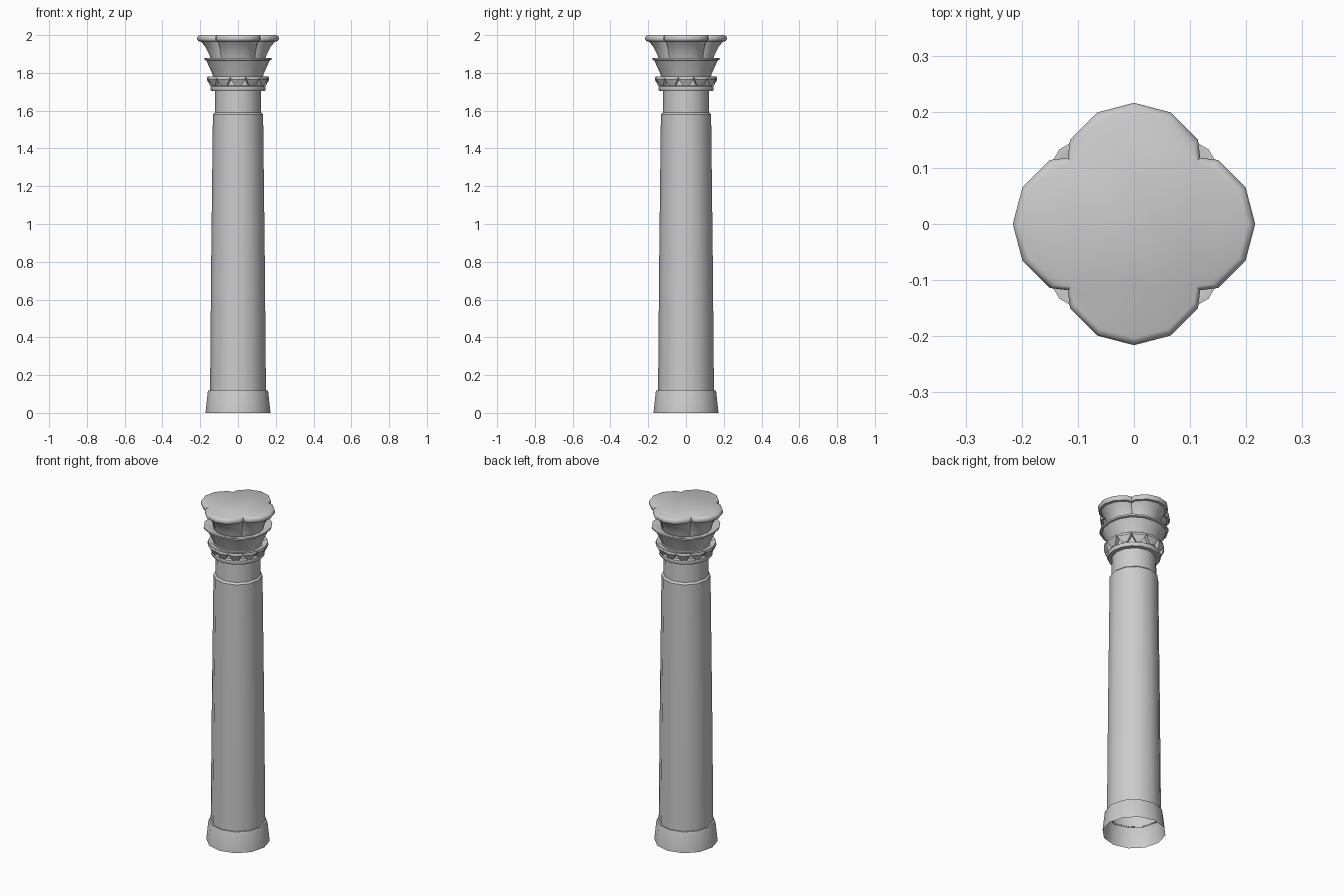
import bpy, bmesh, math
from math import cos, sin, pi, radians

if "Cube" in bpy.data.objects:
    bpy.data.objects.remove(bpy.data.objects["Cube"])


def finish(name, bm, angle=35):
    bmesh.ops.recalc_face_normals(bm, faces=bm.faces)
    mesh = bpy.data.meshes.new(name)
    bm.to_mesh(mesh)
    bm.free()
    ob = bpy.data.objects.new(name, mesh)
    bpy.context.collection.objects.link(ob)
    bpy.ops.object.select_all(action='DESELECT')
    ob.select_set(True)
    bpy.context.view_layer.objects.active = ob
    bpy.ops.object.shade_smooth_by_angle(angle=radians(angle))
    return ob


def loft(name, rings, cap=False, angle=35):
    """Skin a stack of rings, each a list of (x, y, z) points."""
    bm = bmesh.new()
    loops = [[bm.verts.new(p) for p in ring] for ring in rings]
    n = len(loops[0])
    for a, b in zip(loops, loops[1:]):
        for i in range(n):
            j = (i + 1) % n
            bm.faces.new((a[i], a[j], b[j], b[i]))
    if cap:
        bm.faces.new(loops[-1])
    return finish(name, bm, angle)


def circle(r, z, n=12):
    return [(r * cos(2 * pi * i / n), r * sin(2 * pi * i / n), z) for i in range(n)]


def rounded(r, z, corner, n=16):
    """Ring whose radius swells on the diagonals."""
    pts = []
    for i in range(n):
        a = 2 * pi * i / n
        q = r + corner * sin(2 * a) ** 2
        pts.append((q * cos(a), q * sin(a), z))
    return pts


# One lobe of the four-lobed outline, repeated by quarter turns
LOBE = [(0.118, -0.118), (0.150, -0.114), (0.199, -0.065), (0.216, 0),
        (0.199, 0.065), (0.150, 0.114)]


def quatrefoil(scale, z, lobed=1.0):
    pts = []
    for k in range(4):
        for x, y in LOBE:
            r, a = math.hypot(x, y), math.atan2(y, x) + k * pi / 2
            r = scale * (r * lobed + 0.19 * (1 - lobed))
            pts.append((r * cos(a), r * sin(a), z))
    return pts


# Hollow base and tapered shaft
loft("base", [circle(r, z) for r, z in
              [(0.172, 0), (0.160, 0.112), (0.157, 0.119), (0.146, 0.119)]])
loft("shaft", [circle(r, z) for r, z in
               [(0.148, 0.112), (0.142, 0.8), (0.133, 1.58), (0.123, 1.59), (0.121, 1.71)]])

# Collar under the leaves
loft("collar", [circle(r, z, 16) for r, z in
                [(0.120, 1.703), (0.142, 1.705), (0.147, 1.715), (0.145, 1.728), (0.125, 1.735)]])
loft("leaf_core", [circle(r, z, 16) for r, z in [(0.132, 1.728), (0.130, 1.79)]])

# Ring of pointed leaves, broad at the top
bm = bmesh.new()
for k in range(12):
    a = 2 * pi * k / 12

    def v(r, side, z):
        return bm.verts.new((r * cos(a) - side * sin(a), r * sin(a) + side * cos(a), z))
    low = [v(0.146, -0.014, 1.730), v(0.146, 0.014, 1.730)]
    mid = [v(0.158, -0.041, 1.768), v(0.165, 0, 1.764), v(0.158, 0.041, 1.768)]
    top = [v(0.155, -0.041, 1.780), v(0.162, 0, 1.780), v(0.155, 0.041, 1.780)]
    back = [v(0.128, -0.034, 1.772), v(0.128, 0.034, 1.772)]
    inner = [v(0.128, -0.012, 1.730), v(0.128, 0.012, 1.730)]
    for f in [(low[0], mid[1], mid[0]), (low[0], low[1], mid[1]), (low[1], mid[2], mid[1]),
              (mid[0], mid[1], top[1], top[0]), (mid[1], mid[2], top[2], top[1]),
              (top[0], top[1], top[2], back[1], back[0]),
              (inner[0], low[0], mid[0], top[0], back[0]),
              (inner[1], back[1], top[2], mid[2], low[1])]:
        bm.faces.new(f)
finish("leaves", bm, 30)

# Flared cup with a thin lip
loft("cup", [rounded(r, z, c) for r, z, c in
             [(0.126, 1.765, 0), (0.138, 1.80, 0.001), (0.168, 1.866, 0.006),
              (0.178, 1.869, 0.009), (0.179, 1.879, 0.009), (0.170, 1.880, 0.007),
              (0.135, 1.868, 0)]])

# Lobed bell flaring into the flat top slab
loft("bell_and_abacus", [quatrefoil(s, z, l) for s, z, l in
                         [(0.70, 1.865, 0.5), (0.74, 1.90, 0.65), (0.82, 1.94, 0.85),
                          (0.91, 1.966, 1), (0.97, 1.968, 1), (1.0, 1.977, 1),
                          (1.0, 1.987, 1), (0.98, 1.996, 1), (0.94, 2.0, 1)]],
     cap=True, angle=40)
